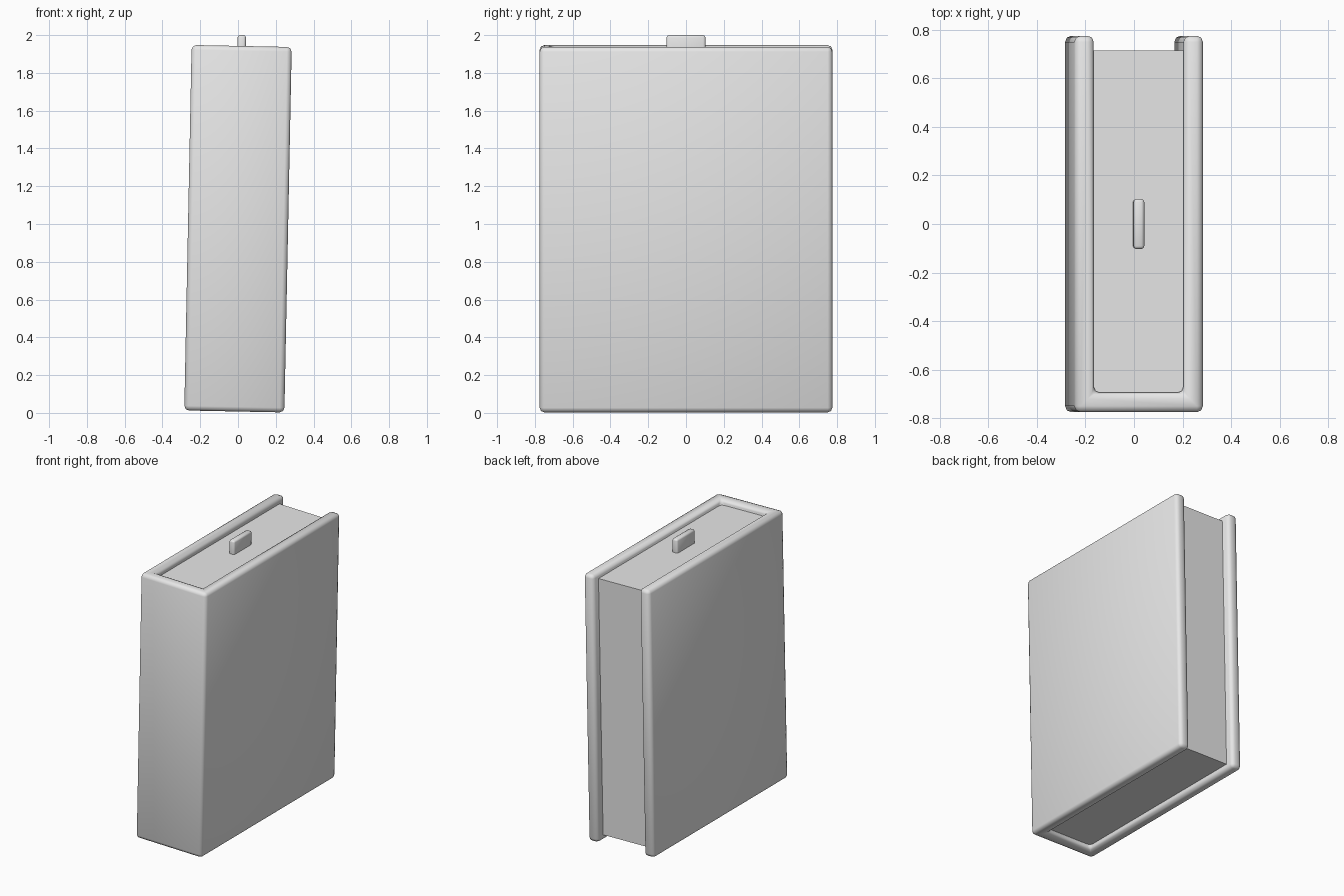
import bpy
import bmesh
from math import radians
from mathutils import Matrix

cube = bpy.data.objects.get("Cube")
if cube:
    bpy.data.objects.remove(cube, do_unlink=True)

WIDTH, DEPTH, HEIGHT = 0.53, 1.55, 1.935
BOARD = 0.08       # cover thickness
INSET = 0.04       # page recess at top and bottom
# The whole book leans slightly to its left
LEAN = Matrix.Translation((0, 0, 0.975)) @ Matrix.Rotation(radians(1.15), 4, "Y")

grey = bpy.data.materials.new("plain grey")
grey.use_nodes = True
grey.diffuse_color = (0.8, 0.8, 0.8, 1)
grey.node_tree.nodes["Principled BSDF"].inputs["Base Color"].default_value = (0.8, 0.8, 0.8, 1)


def prism(name, outline, bottom, top, bevel=0):
    """Extrude an xy outline from bottom to top and round its edges."""
    bm = bmesh.new()
    face = bm.faces.new([bm.verts.new((x, y, bottom)) for x, y in outline])
    up = bmesh.ops.extrude_face_region(bm, geom=[face])["geom"]
    bmesh.ops.translate(bm, vec=(0, 0, top - bottom),
                        verts=[v for v in up if isinstance(v, bmesh.types.BMVert)])
    bmesh.ops.recalc_face_normals(bm, faces=bm.faces)
    mesh = bpy.data.meshes.new(name)
    bm.to_mesh(mesh)
    bm.free()
    mesh.materials.append(grey)
    obj = bpy.data.objects.new(name, mesh)
    bpy.context.collection.objects.link(obj)
    obj.matrix_world = LEAN
    bpy.ops.object.select_all(action="DESELECT")
    obj.select_set(True)
    bpy.context.view_layer.objects.active = obj
    if bevel:
        mod = obj.modifiers.new("rounded edges", "BEVEL")
        mod.width = bevel
        mod.segments = 2
        mod.limit_method = "ANGLE"
        bpy.ops.object.modifier_apply(modifier=mod.name)
        bpy.ops.object.shade_smooth_by_angle(angle=radians(50))
    return obj


def box(x, y0, y1):
    return [(-x, y0), (x, y0), (x, y1), (-x, y1)]


# Cover: two boards joined by the spine at the front
x, y, h = WIDTH / 2, DEPTH / 2, HEIGHT / 2
inner = x - BOARD
prism("cover", [(-x, -y), (x, -y), (x, y), (inner, y), (inner, BOARD - y),
                (-inner, BOARD - y), (-inner, y), (-x, y)], -h, h, 0.025)

# Page block, tucked slightly into the cover
prism("page_block", box(inner + 0.005, BOARD - y - 0.005, 0.715), INSET - h, h - INSET)

# Bookmark tab standing out of the pages
prism("bookmark_tab", box(0.022, -0.103, 0.103), h - 0.1, 1.025, 0.012)
